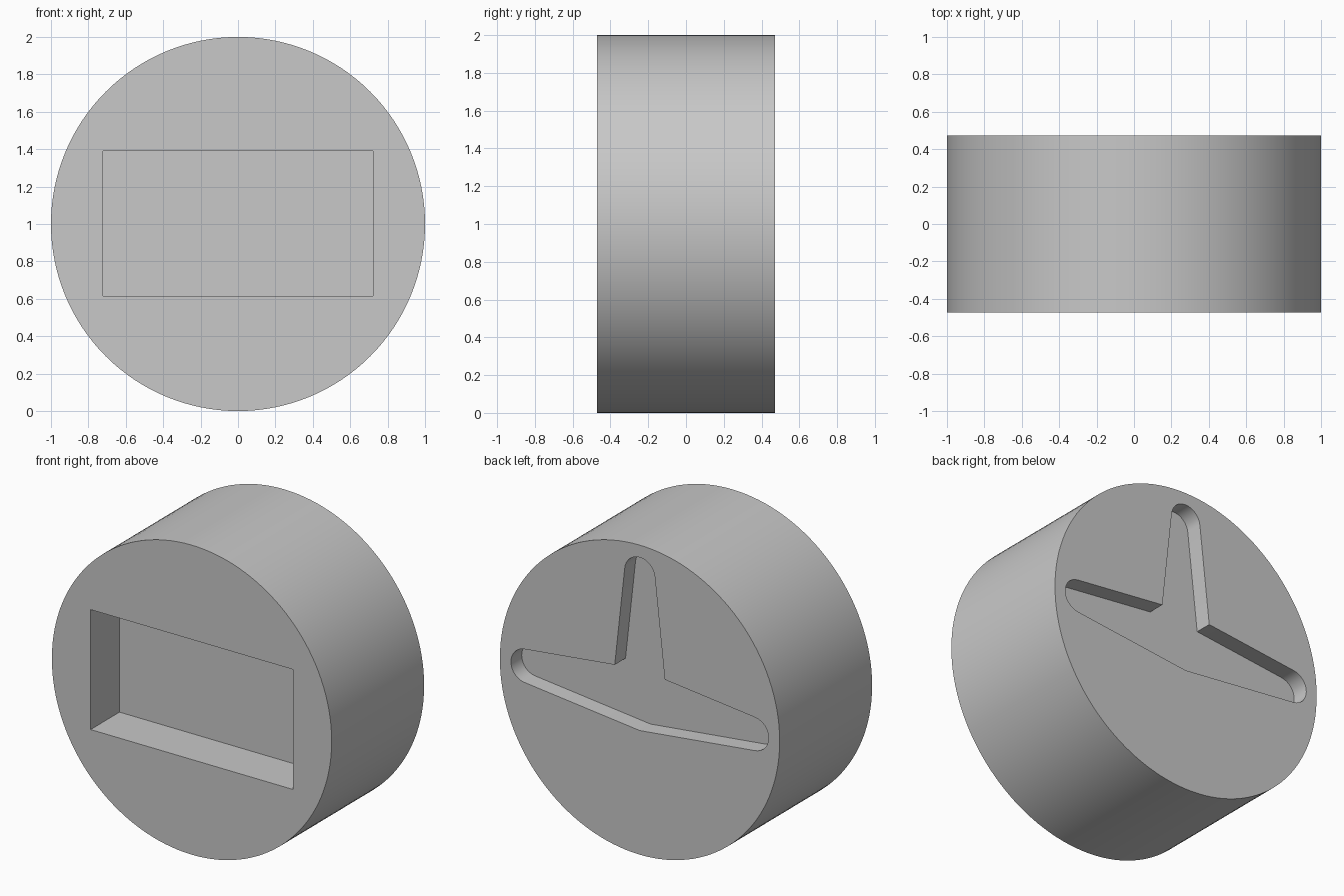
import bpy, bmesh, math

if "Cube" in bpy.data.objects:
    bpy.data.objects.remove(bpy.data.objects["Cube"])

RADIUS, HALF, MID = 1.0, 0.472, 1.0

grey = bpy.data.materials.new("plain grey")
grey.diffuse_color = (0.58, 0.58, 0.58, 1)
grey.use_nodes = True
grey.node_tree.nodes["Principled BSDF"].inputs["Base Color"].default_value = grey.diffuse_color


def prism(name, outline, y0, y1):
    """Extrude an (x, z) outline from y0 to y1."""
    bm = bmesh.new()
    face = bm.faces.new([bm.verts.new((x, y0, z)) for x, z in outline])
    ext = bmesh.ops.extrude_face_region(bm, geom=[face])["geom"]
    verts = [v for v in ext if isinstance(v, bmesh.types.BMVert)]
    bmesh.ops.translate(bm, verts=verts, vec=(0, y1 - y0, 0))
    bmesh.ops.recalc_face_normals(bm, faces=bm.faces)
    mesh = bpy.data.meshes.new(name)
    bm.to_mesh(mesh)
    bm.free()
    mesh.materials.append(grey)
    ob = bpy.data.objects.new(name, mesh)
    bpy.context.collection.objects.link(ob)
    return ob


# Round body lying along y
N = 128
circle = [(RADIUS * math.cos(2 * math.pi * i / N), MID + RADIUS * math.sin(2 * math.pi * i / N))
          for i in range(N)]
body = prism("round_body", circle, -HALF, HALF)

# Rectangular pocket in the front
pocket = prism("pocket_cutter", [(-0.723, 0.615), (0.723, 0.615), (0.723, 1.39), (-0.723, 1.39)],
               -HALF - 0.1, -HALF + 0.295)

# Three tapered, round-ended arms (right, up, left) as a shallow recess in the back
CAP, R, TAPER, INNER = 0.813, 0.108, math.radians(6.4), 0.179
arms = []
for k in range(3):
    turn = k * math.pi / 2
    pts = []
    for i in range(17):
        a = -math.pi / 2 + TAPER + (math.pi - 2 * TAPER) * i / 16
        pts.append((CAP + R * math.cos(a), R * math.sin(a)))
    if k < 2:
        pts.append((INNER, INNER))
    c, s = math.cos(turn), math.sin(turn)
    arms += [(x * c - z * s, MID + x * s + z * c) for x, z in pts]
arms.append((0, MID - 0.198))
slot = prism("arm_slot_cutter", arms, HALF - 0.11, HALF + 0.1)

# Cut both recesses
for cutter in (pocket, slot):
    mod = body.modifiers.new(cutter.name, "BOOLEAN")
    mod.operation, mod.solver, mod.object = "DIFFERENCE", "EXACT", cutter
    cutter.hide_render = True

bpy.ops.object.select_all(action="DESELECT")
body.select_set(True)
bpy.context.view_layer.objects.active = body
bpy.ops.object.convert(target="MESH")
for cutter in (pocket, slot):
    bpy.data.objects.remove(cutter)
bpy.ops.object.shade_smooth_by_angle(angle=math.radians(25))
